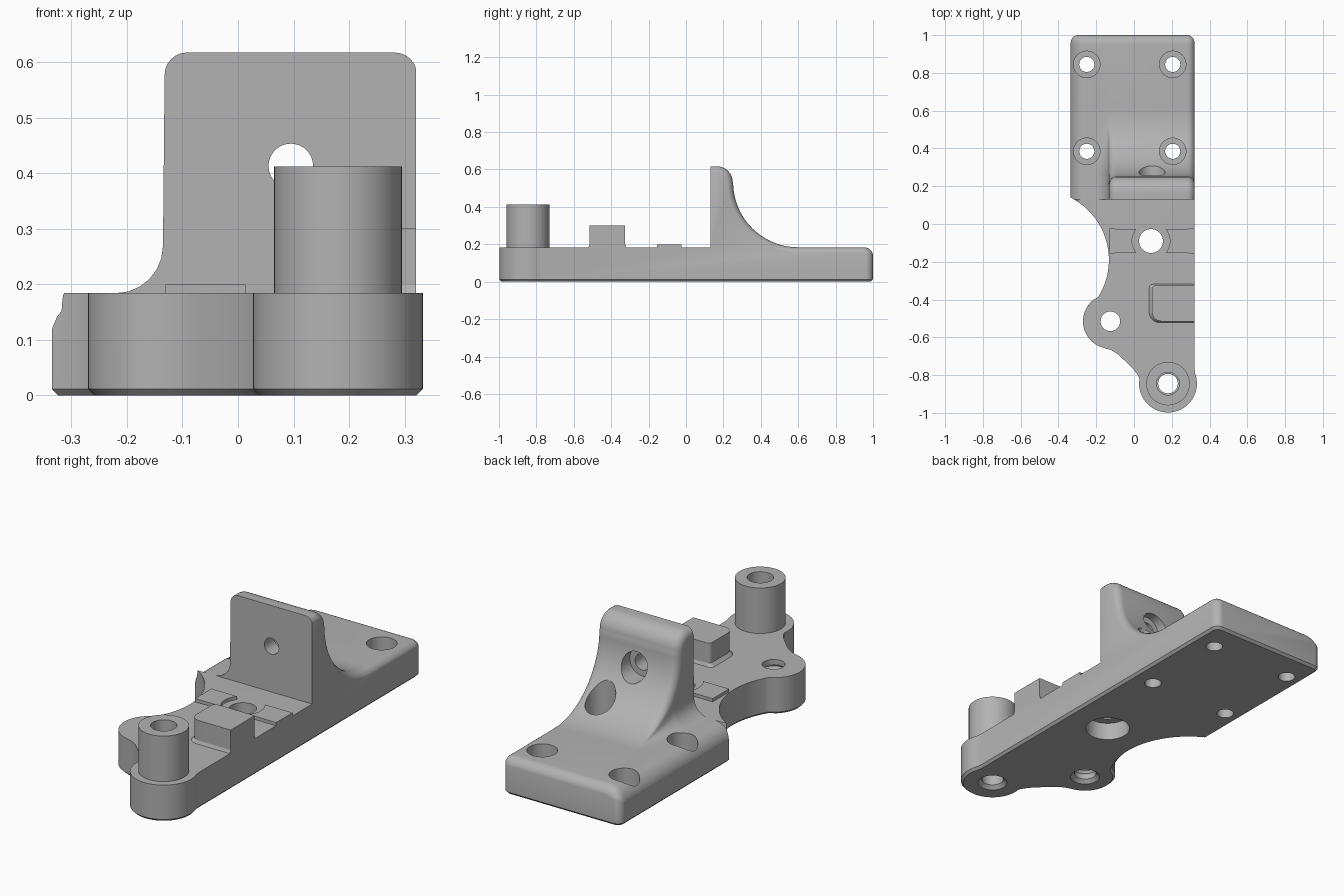
import bpy, bmesh, math
from mathutils import Matrix

if "Cube" in bpy.data.objects:
    bpy.data.objects.remove(bpy.data.objects["Cube"], do_unlink=True)

grey = bpy.data.materials.new("plain grey")
grey.use_nodes = True
grey.diffuse_color = (0.45, 0.45, 0.45, 1)
grey.node_tree.nodes["Principled BSDF"].inputs["Base Color"].default_value = (0.45, 0.45, 0.45, 1)

PLATE = 0.184          # height of the plate's top face
WALL_X = -0.135        # side of the upright wall
ROUND, FILLET, EDGE = 0.04, 0.085, 0.085


def finish(name, bm):
    bmesh.ops.recalc_face_normals(bm, faces=bm.faces)
    mesh = bpy.data.meshes.new(name)
    bm.to_mesh(mesh)
    bm.free()
    ob = bpy.data.objects.new(name, mesh)
    bpy.context.collection.objects.link(ob)
    mesh.materials.append(grey)
    return ob


def arc(cx, cy, r, a0, a1, n=12):
    angles = [math.radians(a0 + (a1 - a0) * i / n) for i in range(n + 1)]
    return [(cx + r * math.cos(a), cy + r * math.sin(a)) for a in angles]


def prism(name, pts, z0, z1, chamfer=0, flare=1, pivot=(0, 0)):
    bm = bmesh.new()
    low = [bm.verts.new((pivot[0] + (x - pivot[0]) * flare,
                         pivot[1] + (y - pivot[1]) * flare, z0)) for x, y in pts]
    high = [bm.verts.new((x, y, z1)) for x, y in pts]
    bottom = bm.faces.new(low)
    bm.faces.new(high)
    for i in range(len(pts)):
        j = (i + 1) % len(pts)
        bm.faces.new((low[i], low[j], high[j], high[i]))
    bmesh.ops.recalc_face_normals(bm, faces=bm.faces)
    if chamfer:
        bmesh.ops.bevel(bm, geom=list(bottom.edges), offset=chamfer, segments=1,
                        affect='EDGES', clamp_overlap=False)
    return finish(name, bm)


def lathe(name, profile, loc, closed=False, along_y=False):
    bm = bmesh.new()
    vs = [bm.verts.new((r, 0, z)) for r, z in profile]
    es = [bm.edges.new(p) for p in zip(vs, vs[1:])]
    if closed:
        es.append(bm.edges.new((vs[-1], vs[0])))
    bmesh.ops.spin(bm, geom=vs + es, axis=(0, 0, 1), cent=(0, 0, 0),
                   angle=math.tau, steps=48)
    bmesh.ops.remove_doubles(bm, verts=bm.verts, dist=1e-5)
    if along_y:
        bm.transform(Matrix.Rotation(-math.pi / 2, 4, 'X'))
    bm.transform(Matrix.Translation(loc))
    return finish(name, bm)


def boolean(target, tool, operation):
    mod = target.modifiers.new(tool.name, 'BOOLEAN')
    mod.operation, mod.solver, mod.object = operation, 'EXACT', tool
    bpy.context.view_layer.objects.active = target
    bpy.ops.object.modifier_apply(modifier=mod.name)
    bpy.data.objects.remove(tool, do_unlink=True)


def section(py, pz, ny, nz, xl=-0.337, xr=0.322):
    """Cross-section of the upper surface at one point of the side profile."""
    plate = min(pz, PLATE)
    k = min(1, (pz - plate) / 0.14)
    quarter = [math.radians(15 * i) for i in range(7)]
    ring = []
    for a in quarter:
        d = ROUND * (1 - math.sin(a))
        ring.append((xr - ROUND * (1 - math.cos(a)), py - d * ny, pz - d * nz))
    x, y, z = ring[0]
    ring = [(xr + 0.2, y, -0.1), (xr + 0.2, y, z)] + ring
    for a in reversed(quarter):
        d = ROUND * k * (1 - math.sin(a))
        ring.append((WALL_X + 0.003 + ROUND * (1 - math.cos(a)), py - d * ny, pz - d * nz))
    y = py - ROUND * k * ny
    for a in quarter:
        ring.append((WALL_X - FILLET * (1 - math.cos(a)), y, plate + k * FILLET * (1 - math.sin(a))))
    for a in reversed(quarter):
        ring.append((xl + EDGE * (1 - math.cos(a)), y, plate - EDGE * (1 - math.sin(a))))
    return ring + [(xl - 0.2, y, plate - EDGE), (xl - 0.2, y, -0.1)]


# Plate outline with two rounded lugs and a scooped side
outline = (arc(0.28, 0.96, 0.04, 0, 90, 8) + arc(-0.295, 0.96, 0.04, 90, 180, 8)
           + arc(-0.503, -0.19, 0.37, 63, -32, 32)
           + arc(-0.125, -0.515, 0.145, 130, 255, 24)
           + [(-0.12, -0.668), (-0.085, -0.69), (-0.04, -0.732), (0.0, -0.773), (0.02, -0.8)]
           + arc(0.18, -0.845, 0.153, 170, 380, 40) + [(0.32, -0.765)])
body = prism("bracket_body", outline, 0, 0.7, chamfer=0.012)

# Front area cut down to plate height
deck = prism("deck_cutter", [(-1, -1.3), (1, -1.3), (1, 0.13), (-1, 0.13)], PLATE, 0.9)
boolean(body, deck, 'DIFFERENCE')

# Swept upper surface: wall, concave buttress and rounded rear plate
top = 0.617
rings = [section(y, top, 0, 1, -0.45, 0.5) for y in (-1.2, 0.125)]
rings.append(section(0.13, top, 0, 1))
for cy, cz, r, a0, a1, n, sign in ((0.165, top - 0.085, 0.085, 90, 0, 10, 1),
                                   (0.6, PLATE + 0.348, 0.348, 181, 270, 28, -1),
                                   (0.951, PLATE - 0.05, 0.05, 90, 0, 8, 1)):
    for y, z in arc(cy, cz, r, a0, a1, n):
        rings.append(section(y, z, sign * (y - cy) / r, sign * (z - cz) / r))
rings.append(section(1.3, PLATE - 0.05, 0, 1))
bm = bmesh.new()
loops = [[bm.verts.new(p) for p in ring] for ring in rings]
bm.faces.new(loops[0])
bm.faces.new(loops[-1])
for a, b in zip(loops, loops[1:]):
    for i in range(len(a)):
        j = (i + 1) % len(a)
        bm.faces.new((a[i], a[j], b[j], b[i]))
boolean(body, finish("surface_cutter", bm), 'INTERSECT')

# Counterbored mounting holes
for x in (-0.25, 0.205):
    for y in (0.385, 0.845):
        boolean(body, lathe("mount_hole", [(0, -0.1), (0.04, -0.1), (0.04, 0.09), (0.07, 0.09),
                                           (0.07, 0.9), (0, 0.9)], (x, y, 0)), 'DIFFERENCE')
boolean(body, lathe("wall_hole", [(0, 0), (0.04, 0), (0.04, 0.12), (0.07, 0.12), (0.07, 0.8), (0, 0.8)],
                    (0.095, 0.09, 0.413), along_y=True), 'DIFFERENCE')
boolean(body, lathe("centre_hole", [(0, -0.1), (0.105, -0.1), (0.105, 0.09), (0.063, 0.09),
                                    (0.063, 0.4), (0, 0.4)], (0.09, -0.09, 0)), 'DIFFERENCE')

# Lug holes with countersunk undersides, one of them threaded
sink = [(0, -0.02), (0.09, -0.02), (0.052, 0.018)]
thread = [(0.06 if i % 2 else 0.052, 0.04 + 0.012 * i) for i in range(11)]
end = [(0.052, 0.3), (0, 0.3)]
boolean(body, lathe("boss_hole", sink + end, (0.18, -0.845, 0)), 'DIFFERENCE')
boolean(body, lathe("threaded_hole", sink + thread + end, (-0.125, -0.515, 0)), 'DIFFERENCE')

# Tubular boss
boss = lathe("boss", [(0.06, PLATE - 0.001), (0.115, PLATE - 0.001), (0.115, 0.412), (0.06, 0.412)],
             (0.18, -0.845, 0), closed=True)

# Thin pads on both sides of the centre hole
pads = []
for name, outer, a0, a1 in (("right_pad", -0.13, 140, 220), ("left_pad", 0.32, 40, -40)):
    curve = arc(0.09, -0.09, 0.1, a0, a1)
    pads.append(prism(name, [(outer, -0.025)] + curve + [(outer, -0.155)], PLATE - 0.001, 0.2))

# Stop block with a flared foot
shape = ([(0.32, -0.325)] + arc(0.115, -0.345, 0.02, 90, 180, 6)
         + arc(0.145, -0.465, 0.05, 180, 270, 8) + [(0.32, -0.515)])
block = prism("stop_block", shape, 0.2, 0.3)
foot = prism("stop_block_foot", shape, PLATE - 0.001, 0.2, flare=1.07, pivot=(0.32, -0.42))

bpy.ops.object.select_all(action='DESELECT')
for ob in [body, boss, block, foot] + pads:
    ob.select_set(True)
bpy.context.view_layer.objects.active = body
bpy.ops.object.shade_smooth_by_angle(angle=math.radians(30))
